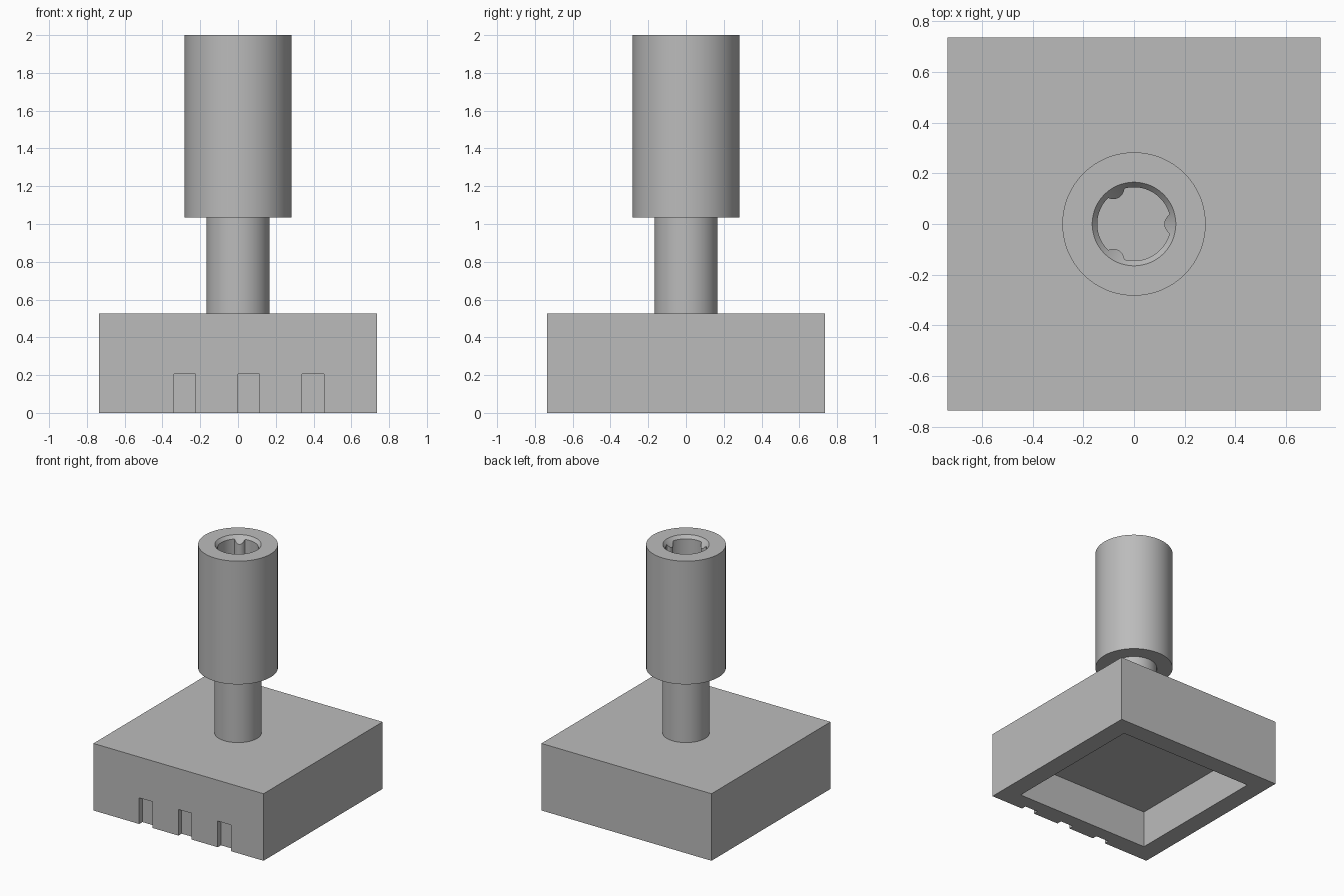
import bpy
import bmesh
import math
from mathutils import Matrix, Vector

if "Cube" in bpy.data.objects:
    bpy.data.objects.remove(bpy.data.objects["Cube"], do_unlink=True)

HALF, BASE_TOP, TOP = 0.737, 0.525, 2.0
SEGMENTS = 144

grey = bpy.data.materials.new("plain grey")
grey.use_nodes = True
grey.diffuse_color = (0.5, 0.5, 0.5, 1)
grey.node_tree.nodes["Principled BSDF"].inputs["Base Color"].default_value = grey.diffuse_color


def make_object(name, bm):
    bmesh.ops.recalc_face_normals(bm, faces=bm.faces)
    mesh = bpy.data.meshes.new(name)
    bm.to_mesh(mesh)
    bm.free()
    mesh.materials.append(grey)
    obj = bpy.data.objects.new(name, mesh)
    bpy.context.collection.objects.link(obj)
    return obj


def add_box(bm, low, high):
    low, high = Vector(low), Vector(high)
    matrix = Matrix.Translation((low + high) / 2) @ Matrix.Diagonal((*(high - low), 1))
    bmesh.ops.create_cube(bm, size=1, matrix=matrix)


# Square base
bm = bmesh.new()
add_box(bm, (-HALF, -HALF, 0), (HALF, HALF, BASE_TOP))
base = make_object("base", bm)

# Cutters for the hollow underside and the three front slots
bm = bmesh.new()
add_box(bm, (-0.59, -0.59, -0.1), (0.59, 0.59, 0.293))
for x in (-0.34, 0, 0.34):
    add_box(bm, (x, -HALF - 0.1, -0.1), (x + 0.115, -HALF + 0.04, 0.205))
cutter = make_object("base_cutter", bm)
cutter.hide_render = True

cut = base.modifiers.new("hollow and slots", "BOOLEAN")
cut.operation = "DIFFERENCE"
cut.solver = "EXACT"
cut.object = cutter
bpy.context.view_layer.objects.active = base
bpy.ops.object.modifier_apply(modifier=cut.name)
bpy.data.objects.remove(cutter, do_unlink=True)


# Socket outline: a circle with three round ribs pointing inward
def socket_radius(angle, bore=0.145, rib_centre=0.163, rib=0.043):
    third = 2 * math.pi / 3
    a = (angle + third / 2) % third - third / 2
    side = rib_centre * math.sin(a)
    if abs(side) >= rib:
        return bore
    return min(bore, rib_centre * math.cos(a) - math.sqrt(rib ** 2 - side ** 2))


# Handle: shaft, wider grip and countersunk socket in one loft
def flat_ring(radius, z):
    return lambda a: (radius, z)


def countersink(a):
    r = socket_radius(a)
    return r, TOP - (0.165 - r) * 1.25


rings = [
    flat_ring(0.167, BASE_TOP),
    flat_ring(0.167, 1.035),
    flat_ring(0.283, 1.035),
    flat_ring(0.283, TOP),
    flat_ring(0.165, TOP),
    countersink,
    lambda a: (socket_radius(a), TOP - 0.4),
]
bm = bmesh.new()
loops = []
for ring in rings:
    loop = []
    for i in range(SEGMENTS):
        a = 2 * math.pi * i / SEGMENTS
        r, z = ring(a)
        loop.append(bm.verts.new((r * math.cos(a), r * math.sin(a), z)))
    loops.append(loop)
for lower, upper in zip(loops, loops[1:]):
    for i in range(SEGMENTS):
        j = (i + 1) % SEGMENTS
        bm.faces.new((lower[i], lower[j], upper[j], upper[i]))
bm.faces.new(loops[0])
bm.faces.new(loops[-1])
handle = make_object("handle", bm)

# Smooth the round walls and keep the rims sharp
bpy.ops.object.select_all(action="DESELECT")
handle.select_set(True)
bpy.context.view_layer.objects.active = handle
bpy.ops.object.shade_smooth_by_angle(angle=math.radians(30))
